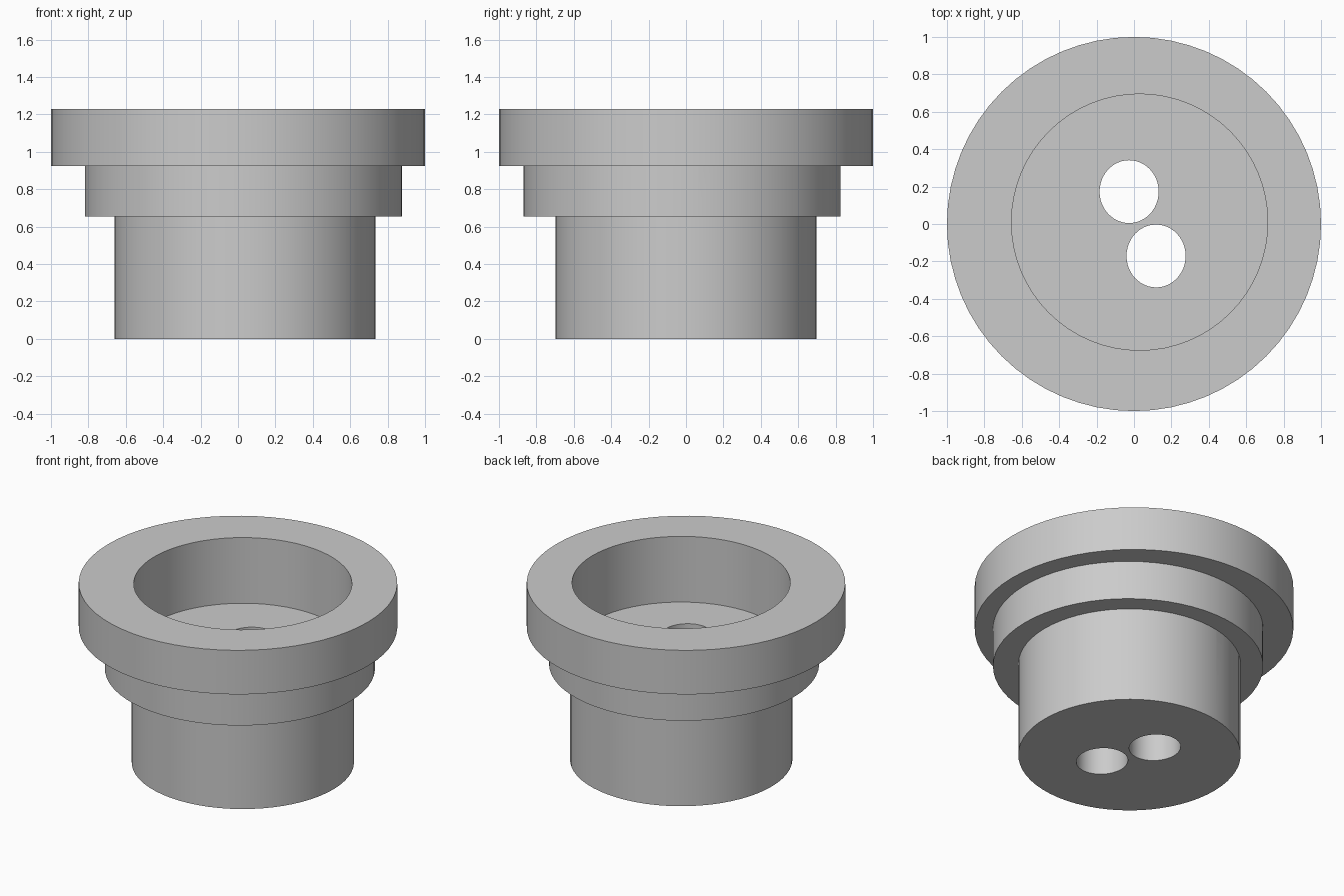
import bpy
import math

cube = bpy.data.objects.get("Cube")
if cube:
    bpy.data.objects.remove(cube, do_unlink=True)

grey = bpy.data.materials.new("light grey")
grey.use_nodes = True
grey.diffuse_color = (0.6, 0.6, 0.6, 1)
grey.node_tree.nodes["Principled BSDF"].inputs["Base Color"].default_value = grey.diffuse_color


def cylinder(name, center, radii, bottom, top, sides=64):
    """Upright elliptical cylinder between two heights."""
    bpy.ops.mesh.primitive_cylinder_add(
        vertices=sides, radius=1, depth=1,
        location=(center[0], center[1], (bottom + top) / 2))
    obj = bpy.context.object
    obj.name = name
    obj.scale = (radii[0], radii[1], top - bottom)
    bpy.ops.object.transform_apply(location=True, rotation=False, scale=True)
    obj.data.materials.append(grey)
    return obj


def combine(body, tool, operation):
    """Apply a boolean to the body and discard the tool."""
    mod = body.modifiers.new(tool.name, 'BOOLEAN')
    mod.operation = operation
    mod.solver = 'EXACT'
    mod.object = tool
    bpy.ops.object.select_all(action='DESELECT')
    body.select_set(True)
    bpy.context.view_layer.objects.active = body
    bpy.ops.object.modifier_apply(modifier=mod.name)
    bpy.data.objects.remove(tool, do_unlink=True)


# Stepped body: wide flange, slightly off-centre collar and stem
body = cylinder("stepped_bushing", (0, 0), (1, 1), 0.925, 1.23)
combine(body, cylinder("collar", (0.03, -0.022), (0.848, 0.848), 0.655, 1.0), 'UNION')
combine(body, cylinder("stem", (0.037, 0), (0.698, 0.698), 0, 0.7), 'UNION')

# Blind bore from the top
combine(body, cylinder("bore", (0.03, 0.01), (0.685, 0.685), 0.775, 1.5), 'DIFFERENCE')

# Two slightly oval through holes in the floor
for center in ((-0.026, 0.173), (0.118, -0.171)):
    combine(body, cylinder("hole", center, (0.158, 0.168), -0.2, 1.0, 48), 'DIFFERENCE')

# Smooth walls with crisp rims
body.select_set(True)
bpy.context.view_layer.objects.active = body
bpy.ops.object.shade_smooth_by_angle(angle=math.radians(30))
